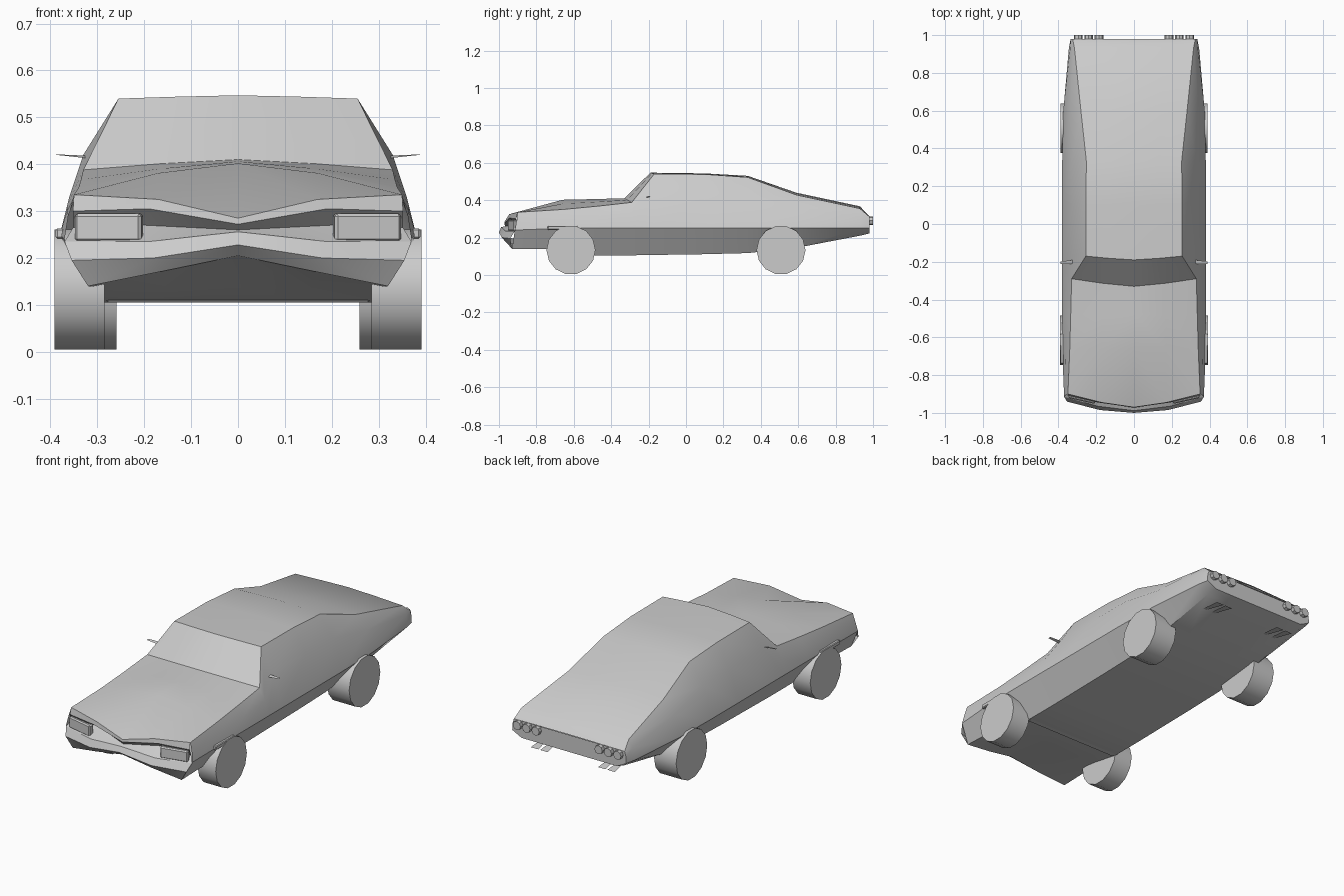
import bpy, bmesh, math
from mathutils import Vector, Matrix

if "Cube" in bpy.data.objects:
    bpy.data.objects.remove(bpy.data.objects["Cube"])


def finish(name, bm, angle=None, mirror=False):
    if mirror:
        bmesh.ops.mirror(bm, geom=bm.verts[:] + bm.edges[:] + bm.faces[:],
                         matrix=Matrix(), merge_dist=0.0005, axis='X')
        bmesh.ops.remove_doubles(bm, verts=bm.verts[:], dist=0.0002)
    bmesh.ops.recalc_face_normals(bm, faces=bm.faces[:])
    me = bpy.data.meshes.new(name)
    bm.to_mesh(me)
    bm.free()
    ob = bpy.data.objects.new(name, me)
    bpy.context.collection.objects.link(ob)
    if angle:
        bpy.ops.object.select_all(action='DESELECT')
        ob.select_set(True)
        bpy.context.view_layer.objects.active = ob
        bpy.ops.object.shade_smooth_by_angle(angle=math.radians(angle))
    return ob


def skin(rows, cap=False):
    """Grid of quads through rows of points, optionally closed at the last row."""
    bm = bmesh.new()
    grid = [[bm.verts.new(p) for p in r] for r in rows]
    for a, b in zip(grid, grid[1:]):
        for i in range(len(a) - 1):
            bm.faces.new((a[i], a[i + 1], b[i + 1], b[i]))
    if cap:
        bm.faces.new(grid[-1])
    return bm


def cylinder(name, center, radius, depth, axis, sides, angle=40, r2=None):
    bm = bmesh.new()
    rot = Matrix.Rotation(math.pi / 2, 4, 'Y' if axis == 'x' else 'X')
    bmesh.ops.create_cone(bm, cap_ends=True, segments=sides, radius1=radius,
                          radius2=radius if r2 is None else r2, depth=depth,
                          matrix=Matrix.Translation(center) @ rot)
    return finish(name, bm, angle)


def box(name, center, size, rot_z=0):
    bm = bmesh.new()
    bmesh.ops.create_cube(bm, size=1, matrix=Matrix.Translation(center)
                          @ Matrix.Rotation(rot_z, 4, 'Z') @ Matrix.Diagonal((*size, 1)))
    bmesh.ops.bevel(bm, geom=bm.edges[:], offset=min(size) * 0.2, segments=1, affect='EDGES')
    return finish(name, bm)


# Body shell: half cross-sections from nose to tail
# y, bow, bottom z, bottom x, waist x z, shoulder x z, top edge x z, top centre z
sections = [
    (-.66, 0, .138, .31, .38, .25, .365, .30, .34, .350, .402),
    (-.48, 0, .105, .285, .38, .25, .365, .31, .335, .367, .406),
    (-.29, -.04, .105, .285, .38, .25, .36, .33, .33, .388, .410),
    (-.17, -.02, .107, .285, .38, .25, .33, .42, .255, .540, .547),
    (.10, 0, .111, .285, .38, .25, .33, .42, .255, .538, .543),
    (.33, 0, .117, .285, .38, .25, .332, .415, .252, .522, .530),
    (.59, 0, .145, .29, .375, .25, .342, .36, .28, .428, .440),
    (.93, 0, .210, .29, .345, .25, .338, .315, .315, .355, .367),
    (.98, 0, .222, .28, .335, .25, .334, .285, .325, .312, .314),
]
nose = [(0, -.97, .205), (.16, -.955, .172), (.32, -.93, .14), (.37, -.915, .24),
        (.362, -.905, .29), (.35, -.90, .335), (.17, -.945, .325), (0, -.97, .285)]
rings = [nose]
for y, bow, zb, xb, xw, zw, xs, zs, xt, zt, zc in sections:
    rings.append([(0, y, zb), (xb / 2, y, zb), (xb, y, zb), (xw, y, zw), (xs, y, zs),
                  (xt, y, zt), (xt / 2, y + bow * .6, zt * .4 + zc * .6), (0, y + bow, zc)])
finish("body_shell", skin(rings, cap=False), 40, mirror=True)

# Flat tail panel
tail = rings[-1]
bm = bmesh.new()
bm.faces.new([bm.verts.new(p) for p in tail[2:6]]
             + [bm.verts.new((-x, y, z)) for x, y, z in reversed(tail[2:6])])
finish("tail_panel", bm)

# Pointed grille recess and front bumper
fascia = [
    [nose[7], nose[6], nose[5]],
    [(0, -.972, .272), (.19, -.945, .305), (.352, -.908, .30)],
    [(0, -.965, .260), (.20, -.885, .27), (.352, -.895, .265)],
    [(0, -.988, .256), (.19, -.965, .235), (.37, -.915, .235)],
    [(0, -1.0, .228), (.18, -.985, .20), (.355, -.94, .195)],
    [nose[0], nose[1], nose[2]],
]
finish("grille_and_bumper", skin(fascia), 30, mirror=True)

# Small lower sill under the nose
box("front_crossmember", (0, -.49, .13), (.57, .04, .05))

for side, s in (("right", 1), ("left", -1)):
    # Wheels
    cylinder(f"front_wheel_{side}", (s * .338, -.615, .133), .131, .106, 'x', 14)
    cylinder(f"rear_wheel_{side}", (s * .324, .508, .133), .131, .13, 'x', 14)
    # Headlight and marker lamp
    box(f"headlight_{side}", (s * .275, -.922, .265), (.145, .03, .06), s * .22)
    box(f"side_marker_{side}", (s * .38, -.66, .252), (.018, .16, .022))
    # Round tail lamps
    for i in range(3):
        cylinder(f"tail_lamp_{side}_{i + 1}", (s * (.185 + i * .055), .985, .29),
                 .023, .03, 'y', 8)
    # Flat flared exhaust tips
    for i in range(2):
        x = s * (.17 + i * .055)
        bm = skin([[(x - .008, .80, .195), (x + .008, .80, .195)],
                   [(x - .022, .95, .170), (x + .022, .95, .170)]])
        bmesh.ops.solidify(bm, geom=bm.faces[:], thickness=.006)
        finish(f"exhaust_tip_{side}_{i + 1}", bm)
    # Thin pointed door mirror
    bm = skin([[(s * .315, -.21, .412), (s * .315, -.19, .418)],
               [(s * .388, -.212, .420), (s * .388, -.198, .421)]])
    bmesh.ops.solidify(bm, geom=bm.faces[:], thickness=.004)
    finish(f"door_mirror_{side}", bm)
